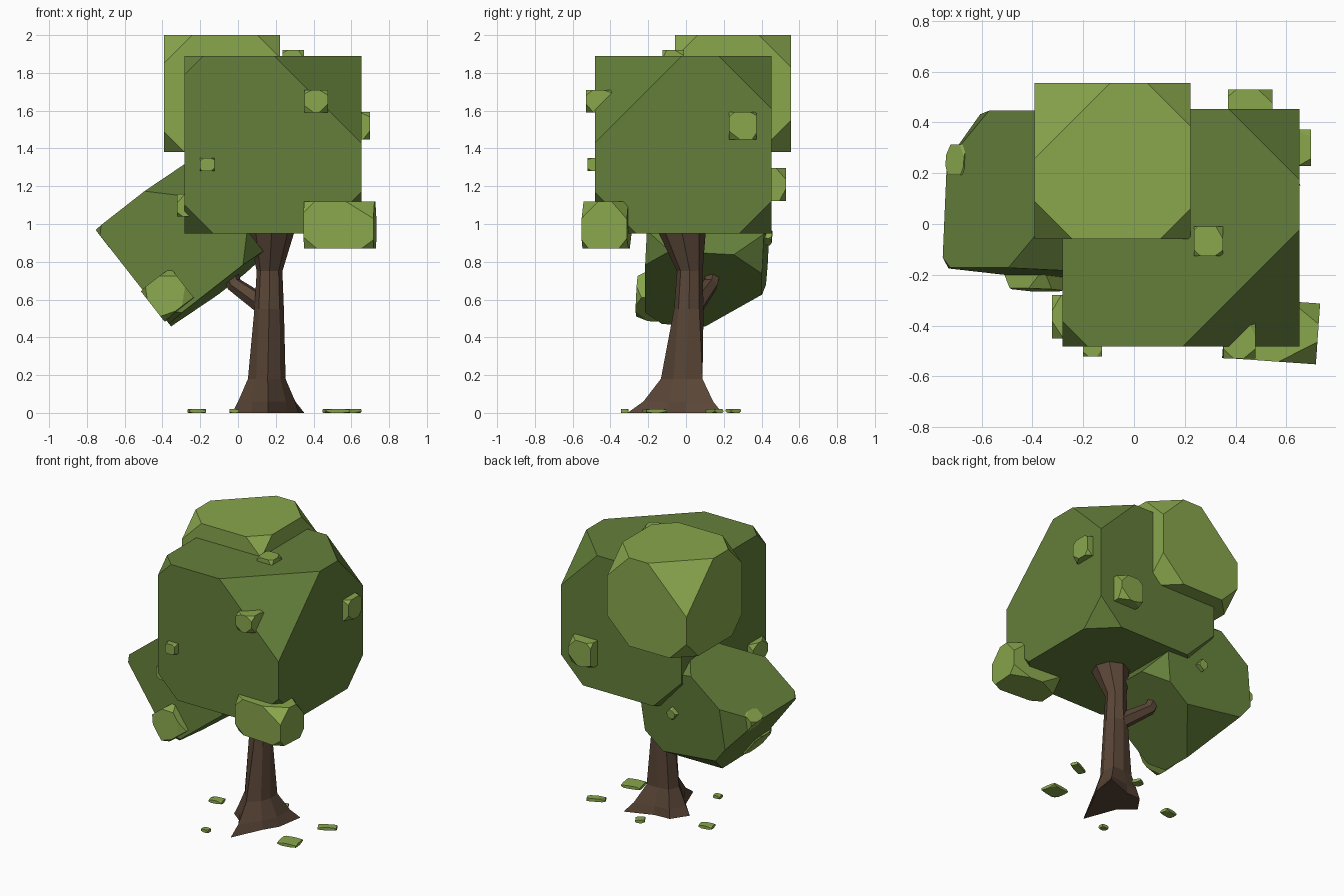
import bpy, bmesh, math, random
from mathutils import Vector, Euler
from itertools import product

if "Cube" in bpy.data.objects:
    bpy.data.objects.remove(bpy.data.objects["Cube"])

random.seed(4)


def material(name, rgb):
    m = bpy.data.materials.new(name)
    m.diffuse_color = (*rgb, 1)
    m.use_nodes = True
    m.node_tree.nodes["Principled BSDF"].inputs["Base Color"].default_value = m.diffuse_color
    return m


DARK = material("dark leaf green", (0.127, 0.212, 0.042))
LIGHT = material("light leaf green", (0.25, 0.385, 0.073))
BARK = material("bark brown", (0.102, 0.061, 0.038))


def finish(bm, name, mat):
    bmesh.ops.recalc_face_normals(bm, faces=bm.faces)
    me = bpy.data.meshes.new(name)
    bm.to_mesh(me)
    bm.free()
    me.materials.append(mat)
    ob = bpy.data.objects.new(name, me)
    bpy.context.collection.objects.link(ob)
    return ob


def chopped_box(name, mat, centre, size, cuts=None, rot=(0, 0, 0)):
    """Box with each corner sliced off; cuts are keyed by corner signs."""
    bm = bmesh.new()
    turn = Euler([math.radians(a) for a in rot]).to_matrix()
    for s in product((-1, 1), repeat=3):
        corner = Vector([s[i] * size[i] / 2 for i in range(3)])
        for i in range(3):
            if cuts:
                d = cuts[s]
            else:
                d = size[i] * random.uniform(0.12, 0.42)
            p = corner.copy()
            p[i] -= s[i] * d
            bm.verts.new(turn @ p + Vector(centre))
    hull = bmesh.ops.convex_hull(bm, input=bm.verts[:])
    bmesh.ops.dissolve_limit(bm, angle_limit=0.02, verts=bm.verts[:], edges=bm.edges[:])
    return finish(bm, name, mat)


def corner_cuts(*d):
    # order: (-x-y-z) (-x-y+z) (-x+y-z) (-x+y+z) then the same for +x
    return dict(zip(product((-1, 1), repeat=3), d))


# Three large leaf masses
chopped_box("main_crown", DARK, (0.185, -0.015, 1.42), (0.935, 0.935, 0.94),
            corner_cuts(0.15, 0.10, 0.22, 0.2, 0.22, 0.46, 0.17, 0.28))
chopped_box("top_crown", LIGHT, (-0.085, 0.248, 1.69), (0.615, 0.615, 0.62),
            corner_cuts(0.11, 0.15, 0.13, 0.30, 0.12, 0.12, 0.17, 0.17))
chopped_box("side_crown", DARK, (-0.30, 0.115, 0.90), (0.63, 0.62, 0.63),
            corner_cuts(0.09, 0.04, 0.30, 0.20, 0.13, 0.30, 0.15, 0.15), (-4, -38, 0))

# Small leaf tufts: centre, size, rotation
tufts = [
    ((0.54, -0.42, 0.995), (0.37, 0.24, 0.25), (0, 0, -4)),
    ((0.415, -0.46, 1.65), (0.125, 0.14, 0.12), (0, 0, 0)),
    ((-0.163, -0.485, 1.315), (0.075, 0.075, 0.07), (0, 0, 0)),
    ((0.625, 0.30, 1.52), (0.145, 0.145, 0.145), (0, 0, 0)),
    ((0.293, -0.068, 1.865), (0.115, 0.115, 0.11), (0, 0, 0)),
    ((0.457, 0.455, 1.208), (0.175, 0.15, 0.175), (0, 0, 0)),
    ((-0.265, -0.365, 1.10), (0.115, 0.17, 0.12), (0, 0, 0)),
    ((-0.372, -0.16, 0.624), (0.20, 0.20, 0.20), (-4, -38, 0)),
    ((-0.675, 0.25, 0.94), (0.09, 0.12, 0.10), (-4, -38, 0)),
    ((-0.20, 0.425, 0.93), (0.06, 0.06, 0.06), (-4, -38, 0)),
]
for i, (c, s, r) in enumerate(tufts):
    chopped_box(f"leaf_tuft_{i + 1}", LIGHT, c, s, None, r)

# Fallen leaves on the ground: x, y, length, width, turn
fallen = [(-0.218, 0.08, 0.09, 0.06, 10), (-0.02, -0.325, 0.05, 0.04, 0),
          (0.18, 0.25, 0.06, 0.06, 30), (0.52, -0.165, 0.13, 0.11, 10),
          (0.59, 0.15, 0.12, 0.05, 25)]
for i, (x, y, l, w, a) in enumerate(fallen):
    chopped_box(f"fallen_leaf_{i + 1}", LIGHT, (x, y, 0.0105), (l, w, 0.021), None, (0, 0, a))


def loft(name, mat, rings):
    """Skin a list of equal-length point rings and cap both ends."""
    bm = bmesh.new()
    vs = [[bm.verts.new(p) for p in ring] for ring in rings]
    n = len(vs[0])
    for a, b in zip(vs, vs[1:]):
        for i in range(n):
            j = (i + 1) % n
            bm.faces.new((a[i], a[j], b[j], b[i]))
    bm.faces.new(vs[0][::-1])
    bm.faces.new(vs[-1])
    return finish(bm, name, mat)


def ring(cx, cy, z, radii, squash=1.0):
    n = len(radii)
    return [(cx + r * math.cos(math.tau * i / n),
             cy + r * squash * math.sin(math.tau * i / n), z)
            for i, r in enumerate(radii)]


# Trunk with uneven root flare, widening into the crown
roots = (0.16, 0.27, 0.12, 0.16, 0.19, 0.12, 0.31, 0.14)
mid = (0.10, 0.13, 0.09, 0.11, 0.11, 0.09, 0.14, 0.10)
loft("trunk", BARK, [
    ring(0.16, 0, 0, roots),
    ring(0.16, 0, 0.06, [r * 0.55 + 0.055 for r in roots]),
    ring(0.157, 0, 0.18, [r * 0.95 for r in mid]),
    ring(0.165, 0.015, 0.55, [0.078] * 8),
    ring(0.167, 0.02, 0.75, [0.068] * 8),
    ring(0.178, -0.02, 0.95, [0.118] * 8, 1.05),
    ring(0.178, -0.02, 1.02, [0.118] * 8, 1.05),
])

# Side branch bending up into the side crown
path = [((0.15, 0.04, 0.56), 0.055), ((-0.02, 0.13, 0.68), 0.042), ((-0.07, 0.16, 0.82), 0.045)]
rings = []
for k, (p, r) in enumerate(path):
    a, b = Vector(path[max(k - 1, 0)][0]), Vector(path[min(k + 1, 2)][0])
    q = (b - a).to_track_quat('Z', 'Y')
    rings.append([Vector(p) + q @ Vector(v) for v in ring(0, 0, 0, [r] * 6)])
loft("branch", BARK, rings)
